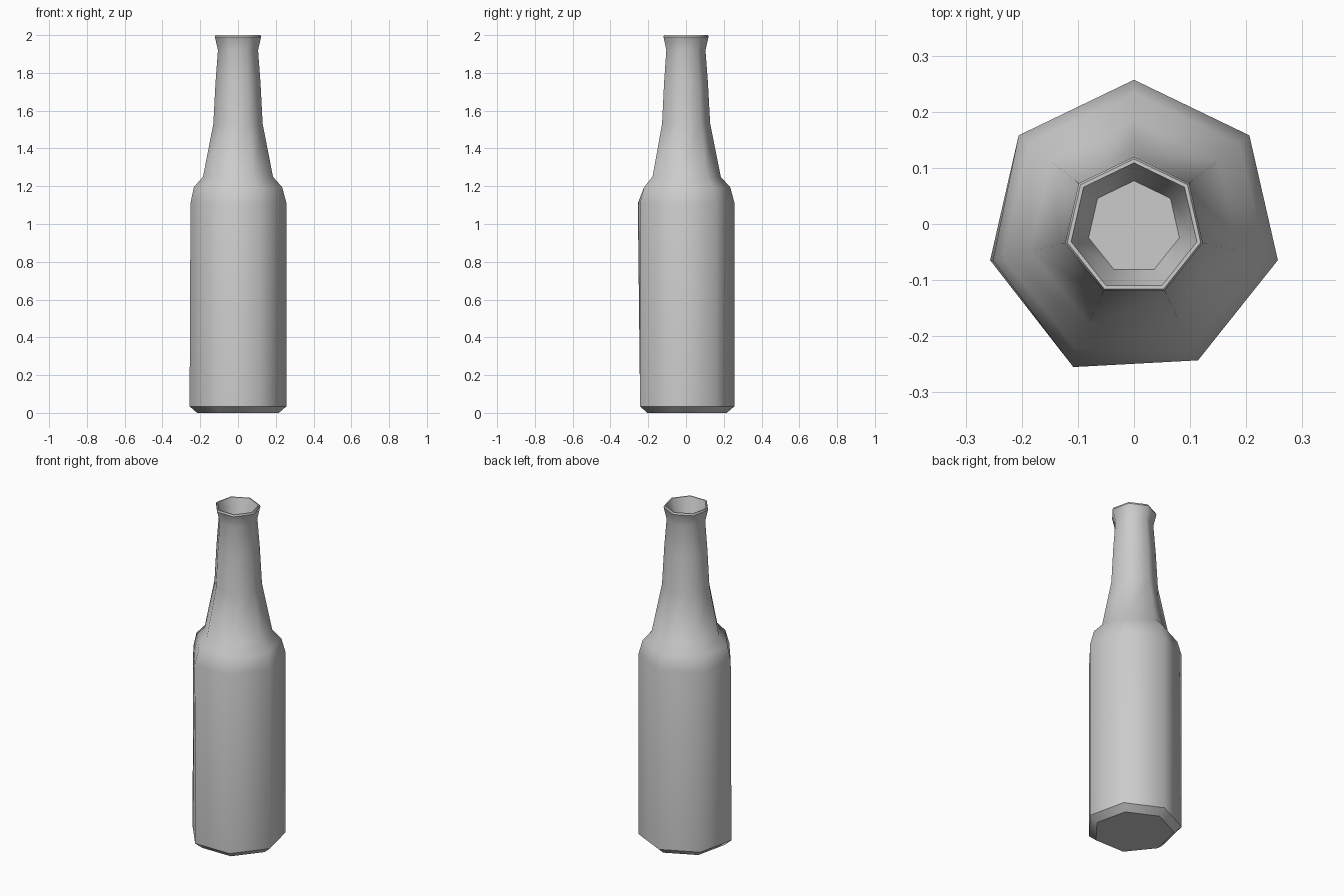
import bpy, bmesh
from math import cos, sin, tau, pi

if "Cube" in bpy.data.objects:
    bpy.data.objects.remove(bpy.data.objects["Cube"])

SIDES = 7
CY = -0.006  # keeps the odd-sided outline centred front to back

# (radius, height, sharp ring) from the base, up the outside, over the lip and inside
profile = [
    (0.222, 0.0, True), (0.263, 0.035, True), (0.263, 1.11, False),
    (0.240, 1.195, False), (0.190, 1.25, False), (0.134, 1.53, False),
    (0.122, 1.75, False), (0.109, 1.92, False), (0.124, 1.985, False),
    (0.126, 1.99, True), (0.122, 2.0, True), (0.115, 2.0, True),
    (0.083, 1.89, True),
]

bm = bmesh.new()
rings = []
for r, z, sharp in profile:
    rings.append([bm.verts.new((r * cos(pi / 2 + tau * i / SIDES),
                                CY + r * sin(pi / 2 + tau * i / SIDES), z))
                  for i in range(SIDES)])

# slightly uneven shoulder corners
rings[2][2].co.x += 0.005
rings[2][3].co.x += 0.006
rings[2][3].co.y -= 0.012

# walls
for a, b in zip(rings, rings[1:]):
    for i in range(SIDES):
        j = (i + 1) % SIDES
        bm.faces.new((a[i], a[j], b[j], b[i]))
# base and the floor inside the mouth
bm.faces.new(rings[0][::-1])
bm.faces.new(rings[-1])

# smooth body with sharp base and lip rings
for f in bm.faces:
    f.smooth = True
for ring, (r, z, sharp) in zip(rings, profile):
    if sharp:
        for i in range(SIDES):
            bm.edges.get((ring[i], ring[(i + 1) % SIDES])).smooth = False

mesh = bpy.data.meshes.new("bottle")
bm.to_mesh(mesh)
bm.free()
bottle = bpy.data.objects.new("bottle", mesh)
bpy.context.collection.objects.link(bottle)
